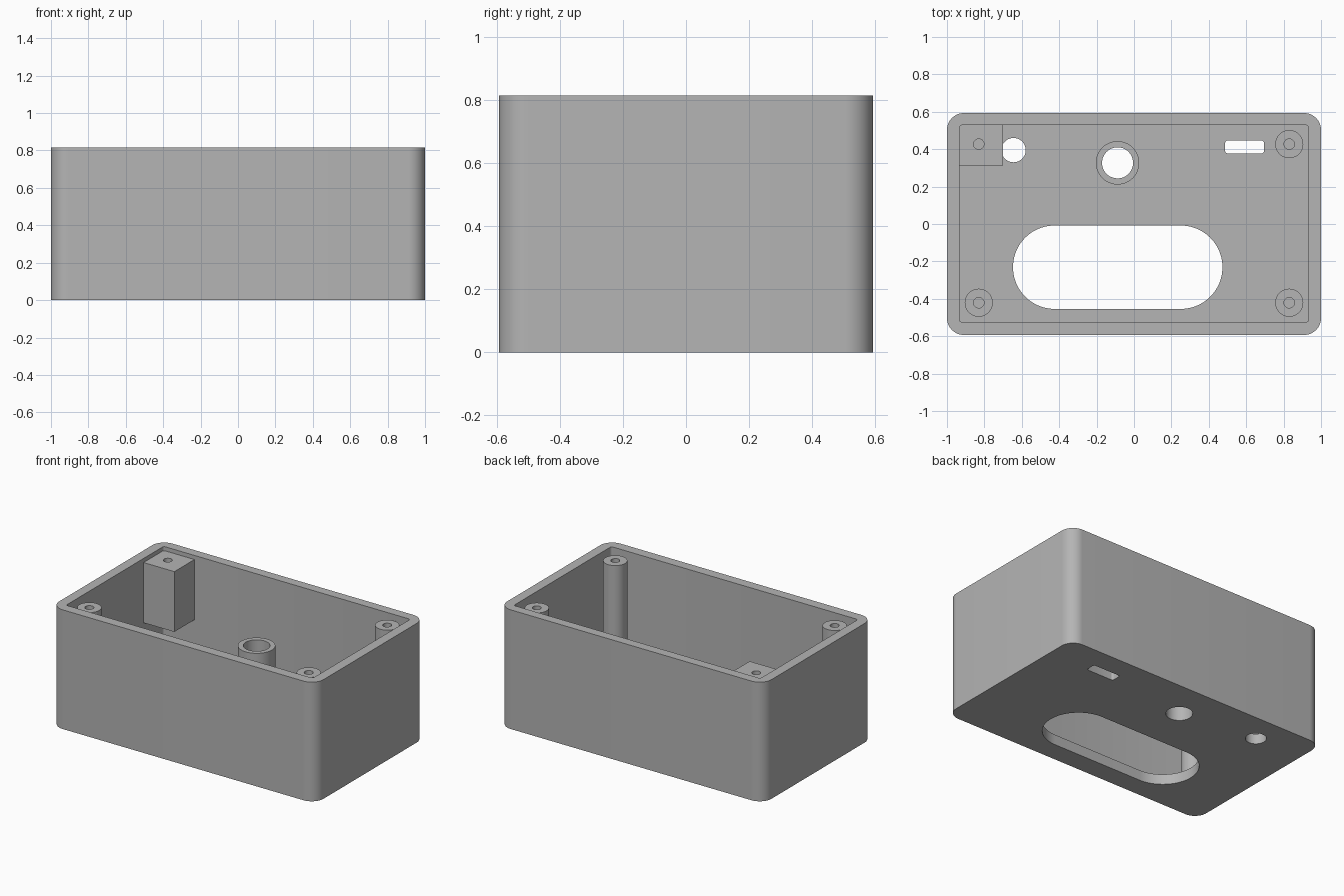
import bpy
import bmesh
import math

if "Cube" in bpy.data.objects:
    bpy.data.objects.remove(bpy.data.objects["Cube"])

HEIGHT = 0.815
FLOOR = 0.07
POST_TOP = 0.787

grey = bpy.data.materials.new("plain grey")
grey.diffuse_color = (0.46, 0.46, 0.46, 1)
grey.use_nodes = True
grey.node_tree.nodes["Principled BSDF"].inputs["Base Color"].default_value = grey.diffuse_color


def prism(name, cx, cy, hx, hy, r, z0, z1, seg=12):
    """Upright prism over a rounded rectangle (a circle when hx == hy == r)."""
    pts = []
    for i, (sx, sy) in enumerate([(1, 1), (-1, 1), (-1, -1), (1, -1)]):
        for k in range(seg + 1 if r else 1):
            a = math.pi / 2 * (i + k / seg)
            pts.append((cx + sx * (hx - r) + r * math.cos(a),
                        cy + sy * (hy - r) + r * math.sin(a)))
    bm = bmesh.new()
    face = bm.faces.new([bm.verts.new((x, y, z0)) for x, y in pts])
    ext = bmesh.ops.extrude_face_region(bm, geom=[face])
    top = [v for v in ext["geom"] if isinstance(v, bmesh.types.BMVert)]
    bmesh.ops.translate(bm, verts=top, vec=(0, 0, z1 - z0))
    bmesh.ops.remove_doubles(bm, verts=bm.verts[:], dist=1e-5)
    bmesh.ops.recalc_face_normals(bm, faces=bm.faces[:])
    mesh = bpy.data.meshes.new(name)
    bm.to_mesh(mesh)
    bm.free()
    mesh.materials.append(grey)
    obj = bpy.data.objects.new(name, mesh)
    bpy.context.collection.objects.link(obj)
    return obj


def cylinder(name, cx, cy, r, z0, z1):
    return prism(name, cx, cy, r, r, r, z0, z1)


def activate(obj):
    bpy.ops.object.select_all(action='DESELECT')
    obj.select_set(True)
    bpy.context.view_layer.objects.active = obj


def cut(obj, cutter):
    """Subtract the cutter from the object and discard it."""
    cutter.hide_render = True
    mod = obj.modifiers.new("cut", 'BOOLEAN')
    mod.operation = 'DIFFERENCE'
    mod.solver = 'EXACT'
    mod.object = cutter
    activate(obj)
    bpy.ops.object.modifier_apply(modifier=mod.name)
    bpy.data.objects.remove(cutter)


# Open-topped box with rounded corners
box = prism("box_shell", 0, 0, 1.0, 0.593, 0.09, 0, HEIGHT)
cut(box, prism("cavity", 0, 0.002, 0.933, 0.527, 0.015, FLOOR, 1.0, 4))

# Openings through the floor
cut(box, prism("large_slot", -0.087, -0.231, 0.56, 0.223, 0.223, -0.1, 0.2, 20))
cut(box, prism("small_slot", 0.591, 0.412, 0.104, 0.035, 0.015, -0.1, 0.2, 4))
cut(box, cylinder("round_hole", -0.644, 0.395, 0.065, -0.1, 0.2))
cut(box, cylinder("collar_hole", -0.088, 0.327, 0.083, -0.1, 0.2))
parts = [box]

# Raised collar round the centre hole
collar = cylinder("collar", -0.088, 0.327, 0.116, FLOOR, 0.44)
cut(collar, cylinder("collar_bore", -0.088, 0.327, 0.083, 0, 0.6))
parts.append(collar)

# Screw posts in three corners
for name, x, y in [("front_left", -0.83, -0.421), ("front_right", 0.83, -0.421),
                   ("back_right", 0.83, 0.427)]:
    post = cylinder(name + "_post", x, y, 0.075, FLOOR, POST_TOP)
    cut(post, cylinder("screw_hole", x, y, 0.028, 0.45, 1.0))
    parts.append(post)

# Hanging screw block in the fourth corner
block = prism("corner_block", -0.8165, 0.4205, 0.1165, 0.1085, 0, 0.375, POST_TOP)
cut(block, cylinder("screw_hole", -0.83, 0.427, 0.028, 0.45, 1.0))
parts.append(block)

# Smooth the curved sides only
for part in parts:
    activate(part)
    bpy.ops.object.shade_smooth_by_angle(angle=math.radians(30))
